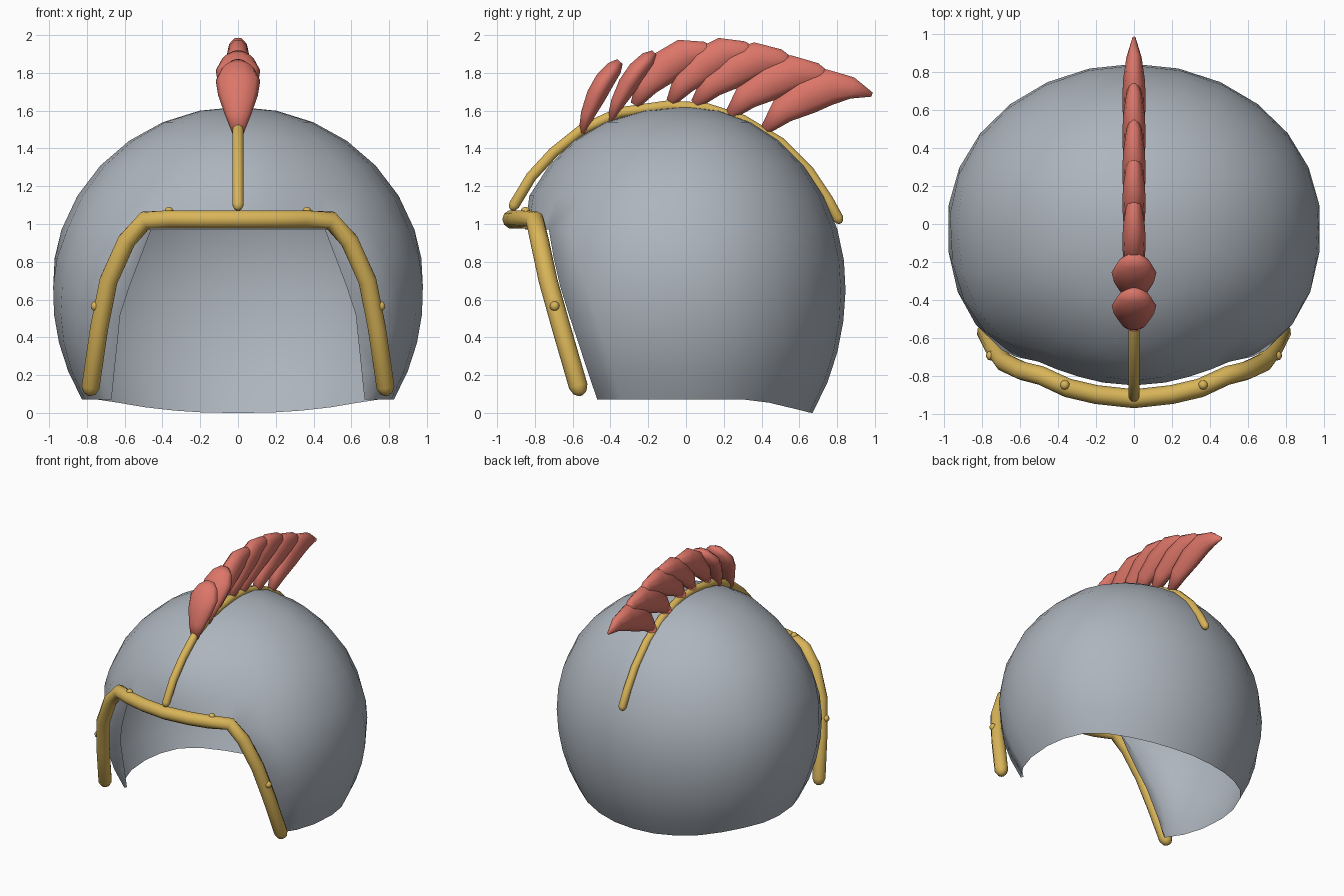
import bpy, bmesh, math
from mathutils import Vector

if "Cube" in bpy.data.objects:
    bpy.data.objects.remove(bpy.data.objects["Cube"])


def material(name, rgb):
    m = bpy.data.materials.new(name)
    m.diffuse_color = (*rgb, 1)
    m.use_nodes = True
    m.node_tree.nodes["Principled BSDF"].inputs["Base Color"].default_value = m.diffuse_color
    return m


STEEL = material("steel_grey", (0.42, 0.46, 0.51))
GOLD = material("gold", (0.69, 0.46, 0.10))
RED = material("feather_red", (0.72, 0.18, 0.14))


def finish(name, bm, mat):
    bmesh.ops.recalc_face_normals(bm, faces=bm.faces)
    me = bpy.data.meshes.new(name)
    bm.to_mesh(me)
    bm.free()
    me.materials.append(mat)
    for p in me.polygons:
        p.use_smooth = True
    ob = bpy.data.objects.new(name, me)
    bpy.context.collection.objects.link(ob)
    return ob


def sweep(name, pts, radii, mat, ref, sides=10):
    """Closed loft along pts; radii are (along ref, across ref) pairs."""
    pts = [Vector(p) for p in pts]
    ref = Vector(ref)
    bm = bmesh.new()
    rings = []
    for i, p in enumerate(pts):
        t = (pts[min(i + 1, len(pts) - 1)] - pts[max(i - 1, 0)]).normalized()
        b = t.cross(ref).normalized()
        a = b.cross(t)
        ra, rb = radii[i]
        ring = []
        for k in range(sides):
            g = 2 * math.pi * k / sides
            ring.append(bm.verts.new(p + a * ra * math.cos(g) + b * rb * math.sin(g)))
        rings.append(ring)
    for r, s in zip(rings, rings[1:]):
        for k in range(sides):
            j = (k + 1) % sides
            bm.faces.new((r[k], r[j], s[j], s[k]))
    bm.faces.new(rings[0])
    bm.faces.new(rings[-1])
    return finish(name, bm, mat)


def tube(name, pts, r, ref):
    """Round bar with rounded ends."""
    pts = [Vector(p) for p in pts]
    d0 = (pts[0] - pts[1]).normalized() * r
    d1 = (pts[-1] - pts[-2]).normalized() * r
    path = [pts[0] + d0, pts[0] + d0 * 0.7] + pts + [pts[-1] + d1 * 0.7, pts[-1] + d1]
    rad = [r * 0.25, r * 0.7] + [r] * len(pts) + [r * 0.7, r * 0.25]
    return sweep(name, path, [(q, q) for q in rad], GOLD, ref)


def interp(table, v):
    for (a, fa), (b, fb) in zip(table, table[1:]):
        if v <= b:
            return fa + (fb - fa) * max(0, (v - a) / (b - a))
    return table[-1][1]


# Helmet shell: superelliptic dome with an open face
CZ, BROW = 0.67, 0.97
EDGE_Y = [(0.07, 0.47), (0.55, 0.63), (0.75, 0.69), (0.97, 0.72)]
LIP_X = [(0.07, 0.67), (0.55, 0.62), (0.97, 0.46)]
BACK_COLS, FRONT_COLS, FRONT_POWER = 20, 8, 2.4


def scale_at(z):
    return math.sqrt(max(0, 1 - ((z - CZ) / (0.95 if z > CZ else 1.1)) ** 2))


def dome_point(phi, z):
    s = scale_at(z)
    c, n = math.cos(phi), math.sin(phi)
    e = 2 / FRONT_POWER if n < 0 else 1
    x = 0.985 * s * math.copysign(abs(c) ** e, c)
    y = 0.845 * s * math.copysign(abs(n) ** e, n)
    # forehead swells forward
    swell = interp([(0.7, 0.0), (0.97, 0.05), (1.1, 0.1), (1.62, 0.1)], z)
    y -= swell * math.exp(-(x / 0.35) ** 2) * min(1, max(0, -y / 0.4))
    return Vector((x, y, z))


def edge_angle(z):
    y = min(1, interp(EDGE_Y, z) / (0.845 * scale_at(z)))
    return math.asin(y ** (FRONT_POWER / 2))


bm = bmesh.new()
rings = []
LOWER = 6
for i in range(LOWER + 1):
    t = i / LOWER
    ring = []
    for k in range(BACK_COLS + 1):
        z = BROW
        for _ in range(3):          # settle height with the dipping nape
            zz = max(z, 0.07) if i == 0 else z
            e = edge_angle(zz)
            phi = -e + (math.pi + 2 * e) * k / BACK_COLS
            y = 0.67 * math.sin(phi)
            z0 = 0.07 - 0.07 * min(1, max(0, (y - 0.35) / 0.31))
            z = z0 + (BROW - z0) * t
        ring.append(bm.verts.new(dome_point(phi, z)))
    rings.append(ring)
brow_e = edge_angle(BROW)
lat0 = math.asin((BROW - CZ) / 0.95)
UPPER = 6
upper = []
for i in range(UPPER):
    z = CZ + 0.95 * math.sin(lat0 + (math.pi / 2 - lat0) * i / UPPER)
    ring = list(rings[-1]) if i == 0 else [
        bm.verts.new(dome_point(-brow_e + (math.pi + 2 * brow_e) * k / BACK_COLS, z))
        for k in range(BACK_COLS + 1)]
    for k in range(1, FRONT_COLS):
        phi = math.pi + brow_e + (math.pi - 2 * brow_e) * k / FRONT_COLS
        ring.append(bm.verts.new(dome_point(phi, z)))
    upper.append(ring)
for r, s in zip(rings, rings[1:]):
    for k in range(BACK_COLS):
        bm.faces.new((r[k], r[k + 1], s[k + 1], s[k]))
for r, s in zip(upper, upper[1:]):
    for k in range(len(r)):
        j = (k + 1) % len(r)
        bm.faces.new((r[k], r[j], s[j], s[k]))
top = bm.verts.new((0, 0, 1.62))
for k in range(len(upper[-1])):
    bm.faces.new((upper[-1][k], upper[-1][(k + 1) % len(upper[-1])], top))
# narrow lip turned in along each cheek
for col, side in ((0, 1), (-1, -1)):
    outer = [r[col] for r in rings]
    inner = [bm.verts.new((side * interp(LIP_X, v.co.z), v.co.y + 0.02, v.co.z)) for v in outer]
    for a, b, c, d in zip(outer, outer[1:], inner[1:], inner):
        bm.faces.new((a, b, c, d))
finish("helmet_shell", bm, STEEL)

# Gold trim around the face opening
half = [(0.2, -0.90, 1.025), (0.35, -0.865, 1.025), (0.49, -0.80, 1.02),
        (0.59, -0.775, 0.91), (0.685, -0.73, 0.70), (0.735, -0.66, 0.45), (0.78, -0.57, 0.14)]
path = [(-x, y, z) for x, y, z in reversed(half)] + [(0, -0.922, 1.025)] + half
tube("face_trim", path, 0.05, (0, -1, 0))

# Studs on the trim
for side in (-1, 1):
    for x, y, z in ((0.365, -0.85, 1.065), (0.755, -0.695, 0.565)):
        bm = bmesh.new()
        bmesh.ops.create_uvsphere(bm, u_segments=10, v_segments=6, radius=0.026)
        bmesh.ops.translate(bm, verts=bm.verts, vec=(side * x, y, z))
        finish("trim_stud", bm, GOLD)

# Gold ridge over the crown
ridge = [(-0.91, 1.10), (-0.82, 1.25), (-0.70, 1.38), (-0.55, 1.50), (-0.35, 1.59), (-0.1, 1.625),
         (0.1, 1.615), (0.3, 1.55), (0.5, 1.43), (0.65, 1.28), (0.75, 1.13), (0.805, 1.03)]
tube("crest_ridge", [(0, y, z) for y, z in ridge], 0.03, (1, 0, 0))

# Two broad front plumes: (y, z, half width, half depth)
FRONT = [(0, 0, 0.03, 0.02), (0.03, 0.10, 0.07, 0.04), (0.075, 0.20, 0.105, 0.055),
         (0.12, 0.28, 0.118, 0.055), (0.17, 0.345, 0.085, 0.045), (0.20, 0.38, 0.035, 0.02)]
for y0, z0, lean in ((-0.55, 1.48, 0), (-0.40, 1.545, -0.09)):
    c, s = math.cos(lean), math.sin(lean)
    sweep("front_plume", [(0, y0 + y * c - z * s, z0 + y * s + z * c) for y, z, _, _ in FRONT],
          [(w, d) for _, _, w, d in FRONT], RED, (1, 0, 0))

# Five long plumes sweeping back
LONG = [(0, 0, 0.03, 0.03), (0.09, 0.10, 0.055, 0.075), (0.22, 0.18, 0.062, 0.105),
        (0.34, 0.225, 0.058, 0.10), (0.46, 0.22, 0.04, 0.06), (0.565, 0.185, 0.008, 0.012)]
for y0, z0, lean, k in ((-0.27, 1.63, 12, 0.91), (-0.08, 1.645, 9, 0.93), (0.05, 1.635, 2, 0.99),
                        (0.23, 1.575, 0, 1), (0.42, 1.50, 0, 1)):
    c, s = k * math.cos(math.radians(lean)), k * math.sin(math.radians(lean))
    sweep("long_plume", [(0, y0 + y * c - z * s, z0 + y * s + z * c) for y, z, _, _ in LONG],
          [(w, d * k) for _, _, w, d in LONG], RED, (1, 0, 0))
